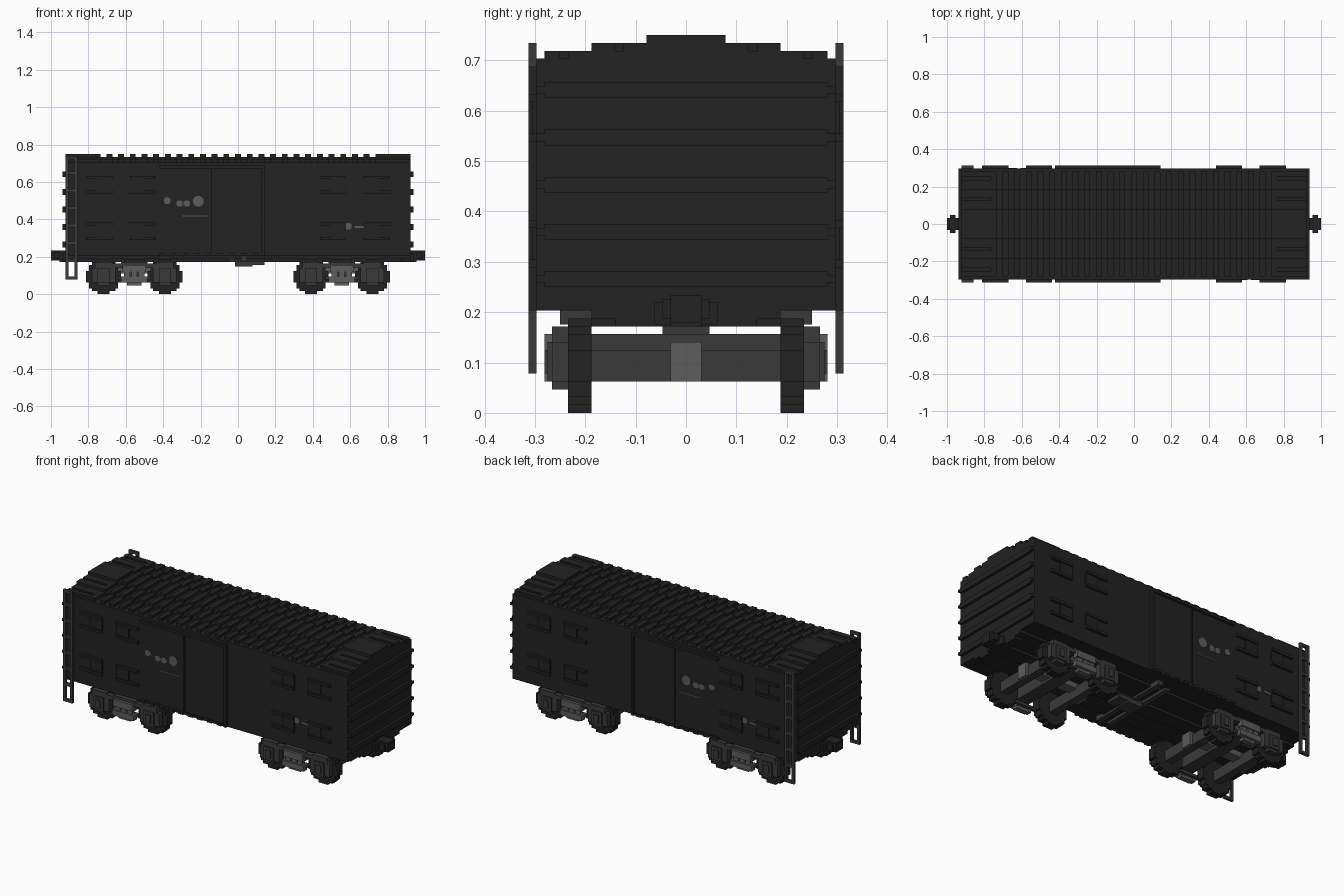
import bpy, bmesh, math

cube = bpy.data.objects.get("Cube")
if cube:
    bpy.data.objects.remove(cube, do_unlink=True)

U = 1 / 64  # grid step


def material(name, v):
    m = bpy.data.materials.new(name)
    m.use_nodes = True
    m.diffuse_color = (v, v, v, 1)
    bsdf = m.node_tree.nodes["Principled BSDF"]
    bsdf.inputs["Base Color"].default_value = (v, v, v, 1)
    bsdf.inputs["Roughness"].default_value = 0.9
    return m


BLACK = material("body black", 0.016)
GREY = material("dark grey", 0.042)
LIGHT = material("light grey", 0.11)


def part(name, boxes, mat, mirror_x=False, mirror_y=False):
    """One object from boxes (x0, x1, y0, y1, z0, z1) in grid steps."""
    bm = bmesh.new()
    signs_x = (1, -1) if mirror_x else (1,)
    signs_y = (1, -1) if mirror_y else (1,)
    for sx in signs_x:
        for sy in signs_y:
            for x0, x1, y0, y1, z0, z1 in boxes:
                vs = bmesh.ops.create_cube(bm, size=1)["verts"]
                for v in vs:
                    v.co.x = sx * (x1 if v.co.x > 0 else x0) * U
                    v.co.y = sy * (y1 if v.co.y > 0 else y0) * U
                    v.co.z = (z1 if v.co.z > 0 else z0) * U
    bmesh.ops.recalc_face_normals(bm, faces=bm.faces)
    mesh = bpy.data.meshes.new(name)
    bm.to_mesh(mesh)
    bm.free()
    mesh.materials.append(mat)
    ob = bpy.data.objects.new(name, mesh)
    bpy.context.collection.objects.link(ob)
    return ob


def disc(cx, cz, r, y0, y1, step=1.0):
    """Stepped disc facing y, r rows tall on each side of its centre."""
    rows = []
    for i in range(r):
        h = round(math.sqrt(r * r - (i + 0.5) ** 2)) * step
        for z in (i, -i - 1):
            rows.append((cx - h, cx + h, y0, y1, cz + z * step, cz + (z + 1) * step))
    return rows


# Body shell with stepped roof base
part("body", [(-59, 59, -19, 19, 13, 45), (-59, 59, -12, 12, 45, 46),
              (-59, 59, -5, 5, 46, 47)], BLACK)

# Cross ribs and end panels of the roof
ROOF = ((18, 45), (12, 46), (5, 47))
ribs = [(x, x + 2, -w, w, z, z + 1) for x in range(-45, 45, 4) for w, z in ROOF]
part("roof_ribs", ribs, BLACK)
panels = [(49, 59, -5, 5, 47, 48), (47, 49, -5, 5, 47, 48),
          (47, 49, -12, 12, 46, 47), (47, 49, -18, 18, 45, 46)]
for a, b, z in ((5, 8, 46), (9, 12, 46), (12, 15, 45), (16, 18, 45)):
    panels += [(49, 59, a, b, z, z + 1), (49, 59, -b, -a, z, z + 1)]
part("roof_end_panels", panels, BLACK, mirror_x=True)

# Horizontal ribs on both ends
end = []
for z in range(16, 42, 6):
    end += [(59, 60, -18, 18, z, z + 2), (59, 60, -19, 19, z + 0.5, z + 1.5)]
part("end_ribs", end, BLACK, mirror_x=True)

# Raised side brackets
brackets = []
for z in (18.5, 34.5):
    for a, b, t0, t1 in ((43, 48, 48, 52), (32, 37, 28, 32)):
        brackets += [(a, b, 19, 19.5, z, z + 6)]
        brackets += [(min(a, t0), max(b, t1), 19, 20, z + k, z + k + 1) for k in (0, 5)]
part("side_brackets", brackets, BLACK, mirror_x=True, mirror_y=True)

# Sliding doors with rails and post
part("door", [(-8.5, 8, 19, 19.3, 14, 43)], BLACK, mirror_y=True)
part("door_post", [(8, 9, 19, 20, 13, 43), (-9, -8.5, 19, 19.6, 14, 43)],
     BLACK, mirror_y=True)
rail = [(-27, 9, 19, 20, 43, 44), (-27, 9, 19, 19.5, 13, 14)]
rail += [(x, x + 2, 19, 20, 13, 14) for x in range(-27, 8, 4)]
part("door_rails", rail, BLACK, mirror_y=True)

# Ladders at one end
ladder = [(x, x + 1, 19, 20, 5, 47) for x in (-59, -56)]
ladder += [(-59, -55, 19, 20, z, z + 1) for z in range(5, 47, 6)]
ladder += [(-59, -55, 19, 20, 46, 47)]
part("ladder", ladder, GREY, mirror_y=True)

# Painted round side marks and stripe, as thin plates
S = 0.36
big = disc(-24.2, 32, 3, 19, 19.2, S) + disc(-20, 31, 3, 19, 19.2, S)
big += disc(-17.5, 31, 3, 19, 19.2, S) + disc(-13.6, 31.8, 5, 19, 19.2, S)
big += [(-19, -10.5, 19, 19.2, 26.6, 26.9)]
part("large_side_marks", big, LIGHT, mirror_y=True)
for name, s, y in (("front_small_marks", 1, -19.2), ("back_small_marks", -1, 19)):
    small = disc(s * 37.7, 23.2, 3, y, y + 0.2, S)
    small += [(s * 41.5 - 1.5, s * 41.5 + 1.5, y, y + 0.2, 22.6, 23.3)]
    part(name, small, LIGHT)

# Underframe
part("underframe", [(-59, 59, -12, 12, 12, 13), (-59, 59, -3, 3, 11, 12)], BLACK)
part("bolsters", [(32, 39, -14, 14, 11, 12), (56, 59, -9, 9, 11, 13)],
     BLACK, mirror_x=True)
part("brake_gear", [(-1, 5, -3, 3, 9.5, 12)], GREY)
part("brake_rod", [(-3, -1, -15, 15, 11, 12), (5, 9, -3, 3, 10, 12),
                   (1, 3, -16, 16, 11.2, 13)], GREY)

# Couplers
part("coupler", [(59, 64, -2, 2, 11.5, 15), (61, 63, -3, 3, 12, 14.5),
                 (48, 61, -2, 2, 11, 13), (59, 60, -4, 4, 11.2, 14)],
     BLACK, mirror_x=True)

# Wheels and axles
CENTRES = (25, 46)
wheels, axles, frames, boxes = [], [], [], []
for c in CENTRES:
    wheels += disc(c, 6, 6, 12, 15)
    axles += [(c - 1.5, c + 1.5, -12, 12, 4, 8)]
    # Side frame around each axle end
    frames += [(c - 4, c + 4, 15, 17, 4, 9), (c - 3, c + 3, 15, 17, 9, 11),
               (c - 2, c + 2, 15, 17, 3, 4), (c - 2, c + 2, 17, 17.6, 4, 9)]
    boxes += [(c - 1, c + 1, 17, 18, 5, 8)]
part("wheels", wheels, BLACK, mirror_x=True, mirror_y=True)
part("axles", axles, GREY, mirror_x=True)
part("journal_boxes", boxes, GREY, mirror_x=True, mirror_y=True)

# Side frame arch, transom and spring group
frames += [(25, 46, 15, 17, 9, 10.5), (30, 41, 15, 16.5, 5, 6), (31, 40, 15, 17, 10, 11)]
part("truck_frames", frames, GREY, mirror_x=True, mirror_y=True)
part("truck_transom", [(33, 38, -15, 15, 6, 10), (34, 37, -3, 3, 10, 12)],
     GREY, mirror_x=True)
springs = [(x, x + 2, 16, 17.5, 5, 9) for x in (32, 34.5, 37)]
springs += [(31, 40, 16, 18, 4, 6), (31.5, 39.5, 16, 18, 7.5, 10), (33, 38, 15, 17, 3, 4)]
part("springs", springs, LIGHT, mirror_x=True, mirror_y=True)
part("truck_centre_beam", [(23, 48, -2, 2, 7, 9), (22.5, 23.5, -2, 2, 4, 9),
                           (47.5, 48.5, -2, 2, 4, 9)], LIGHT, mirror_x=True)
